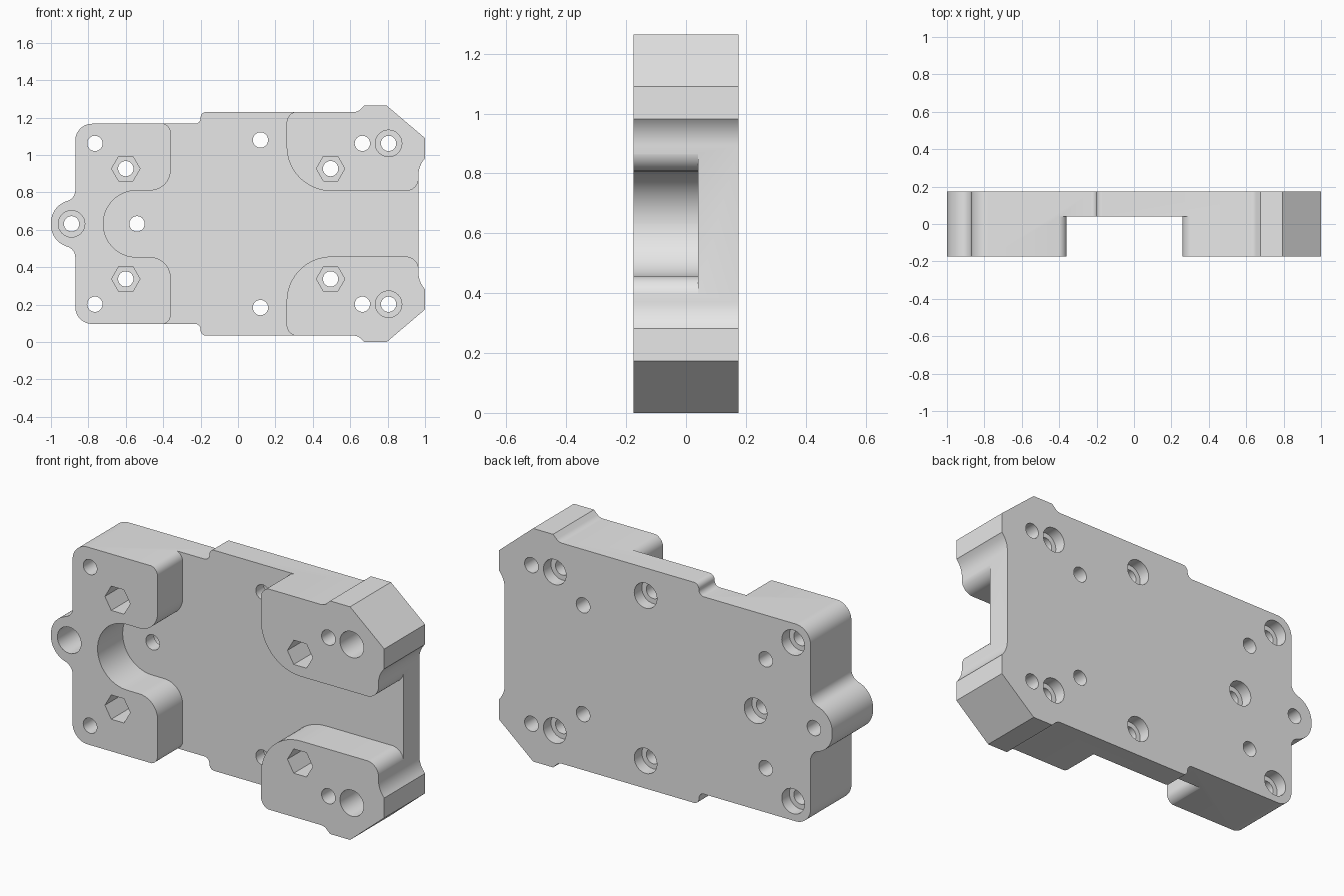
import bpy
import bmesh
from math import cos, sin, pi, tan, radians
from mathutils import Vector

cube = bpy.data.objects.get("Cube")
if cube:
    bpy.data.objects.remove(cube, do_unlink=True)

MID = 0.632            # height of the symmetry line
FRONT, FLOOR, BACK = -0.175, 0.04, 0.175

grey = bpy.data.materials.new("light grey")
grey.use_nodes = True
grey.diffuse_color = (0.8, 0.8, 0.8, 1)
grey.node_tree.nodes["Principled BSDF"].inputs["Base Color"].default_value = (0.8, 0.8, 0.8, 1)


def mirrored(half):
    """Close a half outline with its reflection across the symmetry line."""
    return half + [(x, -h, r) for x, h, r in reversed(half)]


def rounded(corners):
    """Turn (x, height, radius) corners into a filleted outline."""
    out = []
    for i, (x, h, r) in enumerate(corners):
        p = Vector((x, h))
        if r == 0:
            out.append(p)
            continue
        a = (Vector(corners[i - 1][:2]) - p).normalized()
        b = (Vector(corners[(i + 1) % len(corners)][:2]) - p).normalized()
        half = a.angle(b) / 2
        centre = p + (a + b).normalized() * r / sin(half)
        start = p + a * r / tan(half) - centre
        end = p + b * r / tan(half) - centre
        sweep = start.angle_signed(end)
        steps = max(4, int(abs(sweep) / radians(6)))
        for k in range(steps + 1):
            t = -sweep * k / steps
            out.append(centre + Vector((start.x * cos(t) - start.y * sin(t),
                                        start.x * sin(t) + start.y * cos(t))))
    return out


def ring(x, h, radius, sides):
    return [Vector((x + radius * cos(2 * pi * k / sides),
                    h + radius * sin(2 * pi * k / sides))) for k in range(sides)]


def prisms(name, items):
    """One object made of prisms, each (outline, y start, y end)."""
    bm = bmesh.new()
    for outline, y0, y1 in items:
        face = bm.faces.new([bm.verts.new((p.x, y0, p.y + MID)) for p in outline])
        ext = bmesh.ops.extrude_face_region(bm, geom=[face])
        verts = [g for g in ext["geom"] if isinstance(g, bmesh.types.BMVert)]
        bmesh.ops.translate(bm, verts=verts, vec=(0, y1 - y0, 0))
    bmesh.ops.recalc_face_normals(bm, faces=bm.faces)
    mesh = bpy.data.meshes.new(name)
    bm.to_mesh(mesh)
    bm.free()
    mesh.materials.append(grey)
    obj = bpy.data.objects.new(name, mesh)
    bpy.context.collection.objects.link(obj)
    return obj


# Outer block with rear ear, stepped sides and chamfered corners
block_outline = rounded(mirrored([
    (-1, 0.095, 0.12), (-0.87, 0.135, 0.06), (-0.87, 0.535, 0.09),
    (-0.2, 0.535, 0.03), (-0.2, 0.598, 0.03), (0.64, 0.598, 0.05),
    (0.675, 0.632, 0), (0.795, 0.632, 0), (1, 0.458, 0),
    (1, 0.35, 0), (0.965, 0.31, 0.13)]))
plate = prisms("mounting_plate", [(block_outline, FRONT, BACK)])

# Pocket that leaves four raised pads on the front
pocket_outline = rounded(mirrored([
    (-0.72, 0.178, 0.177), (-0.36, 0.178, 0.11), (-0.36, 0.537, 0.05),
    (-0.45, 0.537, 0), (-0.45, 0.75, 0), (0.36, 0.75, 0), (0.36, 0.6, 0),
    (0.26, 0.6, 0.06), (0.26, 0.175, 0.24), (0.966, 0.175, 0.07),
    (0.966, 0.25, 0), (1.1, 0.25, 0)]))
pocket = prisms("pocket_cutter", [(pocket_outline, FRONT - 0.1, FLOOR)])


# Hole positions by type
def pair(x, h):
    return [(x, h), (x, -h)]


back_bored = pair(-0.765, 0.43) + pair(0.12, 0.448) + pair(0.665, 0.43) + [(-0.54, 0)]
front_bored = pair(0.805, 0.43) + [(-0.89, 0)]
hex_bored = pair(-0.6, 0.295) + pair(0.495, 0.295)

through = prisms("through_hole_cutter", [
    (ring(x, h, 0.041, 32), FRONT - 0.1, BACK + 0.1)
    for x, h in back_bored + front_bored + hex_bored])
bores = prisms("counterbore_cutter",
               [(ring(x, h, 0.068, 32), BACK - 0.065, BACK + 0.1) for x, h in back_bored]
               + [(ring(x, h, 0.071, 32), FRONT - 0.1, FRONT + 0.2) for x, h in front_bored]
               + [(ring(x, h, 0.076, 6), FRONT - 0.1, FRONT + 0.2) for x, h in hex_bored])

# Cut everything and tidy up
bpy.ops.object.select_all(action="DESELECT")
bpy.context.view_layer.objects.active = plate
plate.select_set(True)
for cutter in (pocket, bores, through):
    cutter.hide_render = True
    mod = plate.modifiers.new(cutter.name, "BOOLEAN")
    mod.operation = "DIFFERENCE"
    mod.solver = "EXACT"
    mod.object = cutter
    bpy.ops.object.modifier_apply(modifier=mod.name)
    bpy.data.objects.remove(cutter, do_unlink=True)
bpy.ops.object.shade_smooth_by_angle(angle=radians(25))
